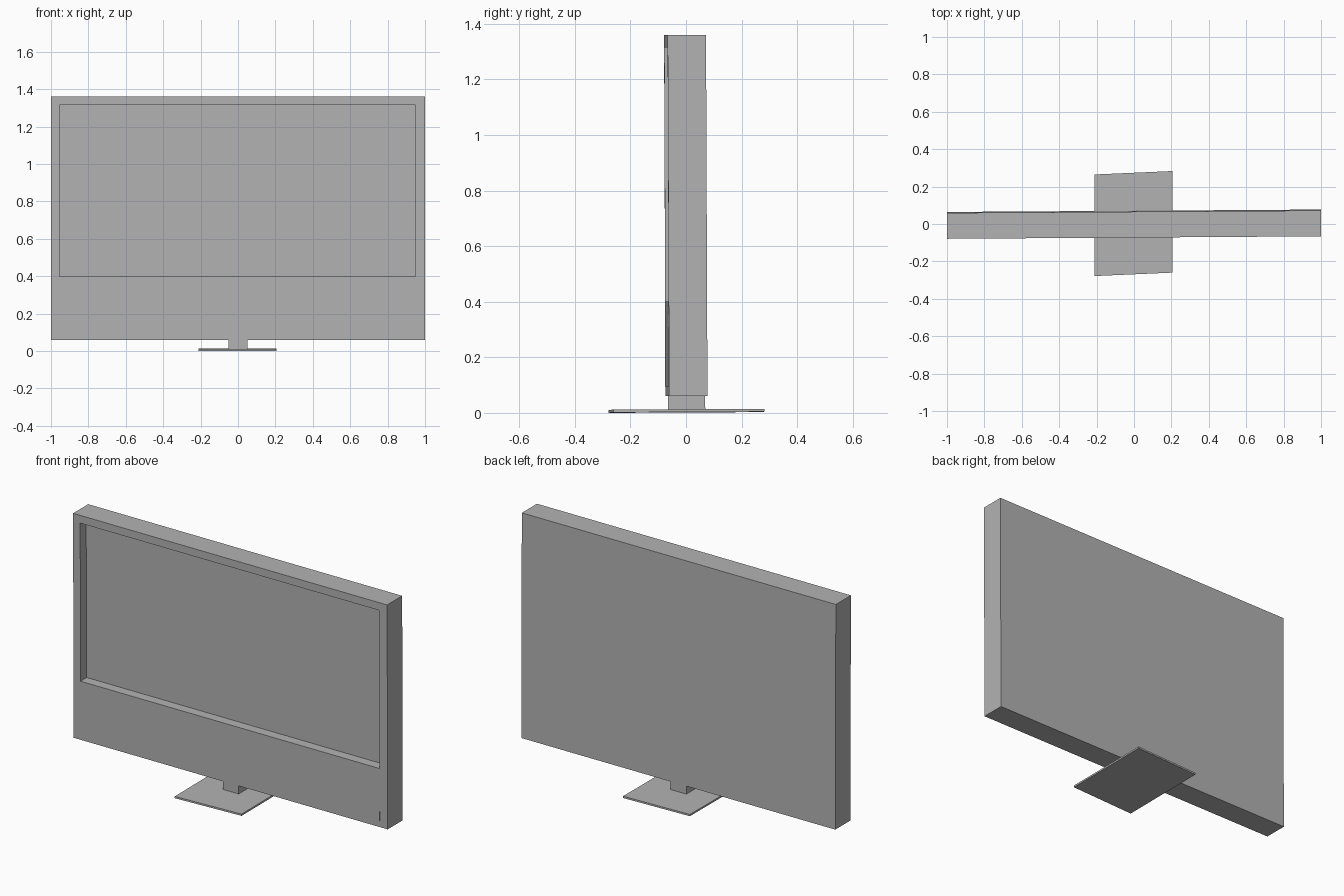
import bpy
import bmesh
from mathutils import Matrix

cube = bpy.data.objects.get("Cube")
if cube:
    bpy.data.objects.remove(cube, do_unlink=True)

# Single plain grey for the whole set
grey = bpy.data.materials.new("plain grey")
grey.use_nodes = True
colour = (0.45, 0.45, 0.45, 1)
grey.diffuse_color = colour
grey.node_tree.nodes["Principled BSDF"].inputs["Base Color"].default_value = colour


def box_mesh(x, y, z):
    """Box between the given (min, max) ranges."""
    bm = bmesh.new()
    bmesh.ops.create_cube(bm, size=1)
    for v in bm.verts:
        for i, (lo, hi) in enumerate((x, y, z)):
            v.co[i] = hi if v.co[i] > 0 else lo
    return bm


def finish(bm, name, skew):
    """Skew the part slightly and turn it into an object."""
    bm.transform(skew)
    bmesh.ops.recalc_face_normals(bm, faces=bm.faces)
    mesh = bpy.data.meshes.new(name)
    bm.to_mesh(mesh)
    bm.free()
    mesh.materials.append(grey)
    obj = bpy.data.objects.new(name, mesh)
    bpy.context.collection.objects.link(obj)
    return obj


# The panel is turned a little and leans slightly forward
panel_skew = Matrix(((1, 0, 0, 0), (0.0065, 1, -0.004, 0), (0, 0, 1, 0), (0, 0, 0, 1)))
# The foot is turned further and rises slightly toward the back
foot_skew = Matrix(((1, 0, 0, 0), (0.044, 1, 0, 0), (0.004, 0.005, 1, 0), (0, 0, 0, 1)))

# Housing with the recessed screen: inset the front face, then push it in
body = box_mesh((-1, 1), (-0.067, 0.071), (0.06, 1.36))
front = min(body.faces, key=lambda f: f.calc_center_median().y)
bmesh.ops.inset_individual(body, faces=[front], thickness=0.04)
for v in front.verts:
    v.co.x = 0.95 if v.co.x > 0 else -0.955
    v.co.z = 1.315 if v.co.z > 0.7 else 0.40
recess = bmesh.ops.extrude_discrete_faces(body, faces=[front])
for v in recess["faces"][0].verts:
    v.co.y += 0.055
finish(body, "screen_housing", panel_skew)

# Thin trim plate below the screen
trim = box_mesh((-0.955, 0.95), (-0.0685, -0.066), (0.095, 0.40))
finish(trim, "lower_trim_panel", panel_skew)

# Stand
neck = box_mesh((-0.05, 0.05), (-0.065, 0.069), (0.008, 0.061))
finish(neck, "stand_neck", panel_skew)
foot = box_mesh((-0.21, 0.205), (-0.269, 0.274), (0.0022, 0.0125))
finish(foot, "stand_foot", foot_skew)
